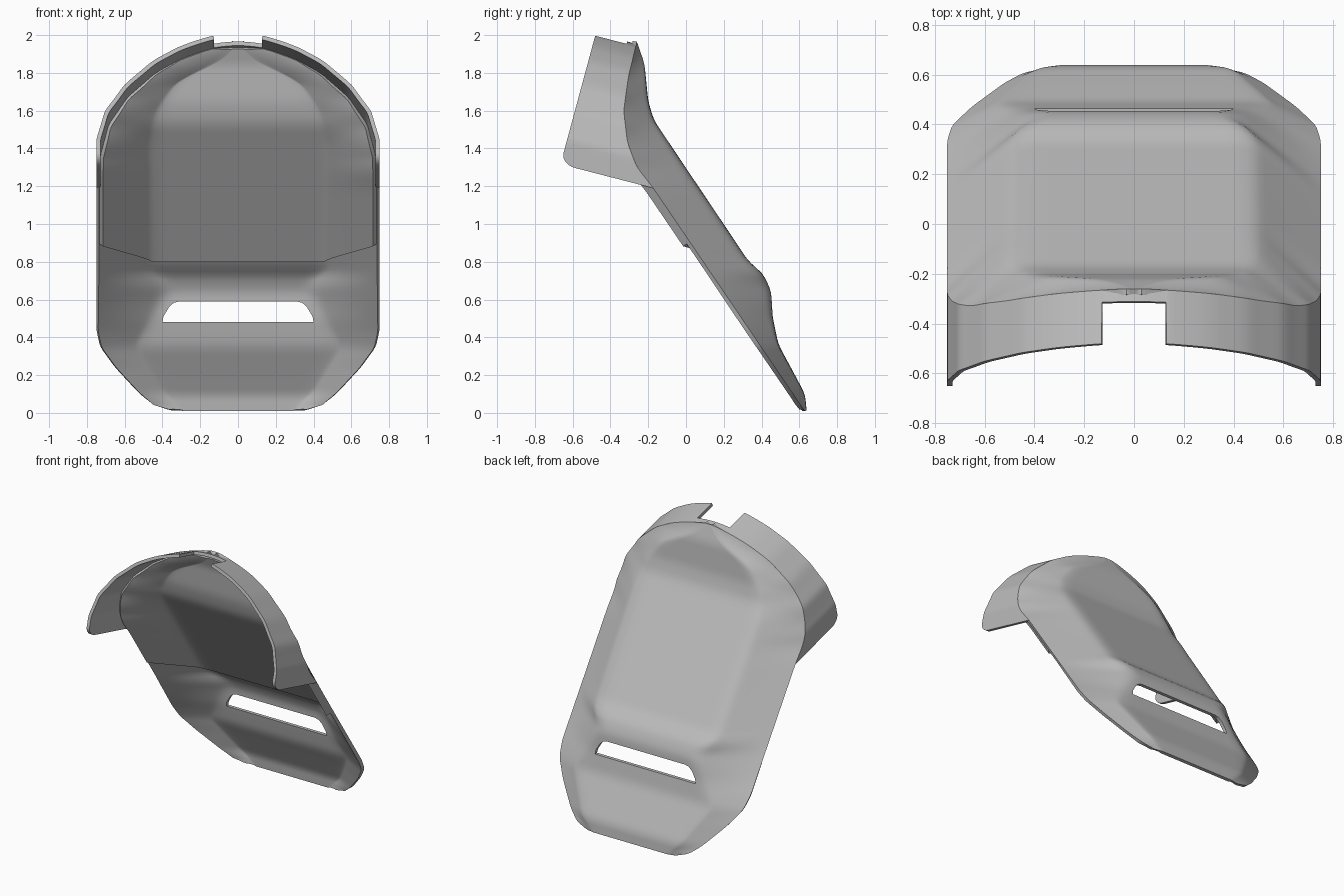
import bpy, math

if "Cube" in bpy.data.objects:
    bpy.data.objects.remove(bpy.data.objects["Cube"])

grey = bpy.data.materials.new("plain grey")
grey.use_nodes = True
grey.diffuse_color = (0.5, 0.5, 0.5, 1)
grey.node_tree.nodes["Principled BSDF"].inputs["Base Color"].default_value = (0.5, 0.5, 0.5, 1)

# Profiles as (height, value): outline half width, pan half width, rim and pan depth
WIDTH = [(0, .3), (.012, .34), (.03, .43), (.1, .52), (.24, .65), (.35, .73), (.44, .75), (1.36, .75),
         (1.53, .705), (1.68, .6), (1.81, .45), (1.89, .3), (1.945, .13), (1.965, .03)]
PAN = [(0, .28), (.1, .38), (.36, .54), (.5, .46), (.67, .38), (.79, .47), (1.45, .48),
       (1.62, .44), (1.77, .33), (1.85, .17), (1.9, .08), (1.965, .01)]
RIM_Y = [(0, .635), (1.2, -.18), (1.3, -.26), (1.43, -.31), (1.6, -.33), (1.78, -.305), (1.965, -.26)]
PAN_Y = [(0, .64), (.1, .63), (.25, .55), (.36, .49), (.5, .46), (.65, .45), (.75, .4), (.79, .34),
         (1.55, -.17), (1.65, -.2), (1.85, -.22), (1.965, -.26)]


def lerp(keys, z):
    for (a, u), (b, v) in zip(keys, keys[1:]):
        if z <= b:
            return u + (v - u) * max(0, (z - a) / (b - a))
    return keys[-1][1]


def soft(keys, z, r=.03):
    r = max(0, min(r, z, 1.965 - z))
    return sum(lerp(keys, z + r * k / 3) for k in range(-3, 4)) / 7


def surface(t, z):
    """Point on the back of the shell: t runs -1..1 across, 0.5 is the pan border."""
    w, p = soft(WIDTH, z, .02), soft(PAN, z)
    p = min(p, w * .9)
    s = abs(t)
    x = p * s * 2 if s < .5 else p + (w - p) * (s - .5) * 2
    bend = max(0, s - .5) * 2
    if abs(s - .5) < .08:                      # round off the pan border
        bend = (s - .42) ** 2 / .16
    y = soft(PAN_Y, z) * (1 - bend) + soft(RIM_Y, z) * bend
    return math.copysign(x, t), y, z


def sheet(name, rows, thickness):
    n = len(rows[0])
    verts = [p for row in rows for p in row]
    faces = [(i * n + j, i * n + n + j, i * n + n + j + 1, i * n + j + 1)
             for i in range(len(rows) - 1) for j in range(n - 1)]
    mesh = bpy.data.meshes.new(name)
    mesh.from_pydata(verts, [], faces)
    mesh.materials.append(grey)
    ob = bpy.data.objects.new(name, mesh)
    bpy.context.collection.objects.link(ob)
    solid = ob.modifiers.new("thickness", 'SOLIDIFY')
    solid.thickness, solid.offset = thickness, -1
    return ob


def heights(low, high, n):
    return [low + (high - low) * (1 - math.cos(math.pi * i / n)) / 2 for i in range(n + 1)]


COLS = [j / 25 - 1 for j in range(51)]

# Main shell
shell = sheet("shell", [[surface(t, z) for t in COLS] for z in heights(.012, 1.965, 110)], .024)

# Slot cut through the lower bulge
half = [(.4, .48), (.395, .51), (.365, .56), (.34, .583), (.31, .59)]
loop = half + [(-x, z) for x, z in reversed(half)]
m = bpy.data.meshes.new("slot_cutter")
k = len(loop)
m.from_pydata([(x, y, z) for y in (0, 1) for x, z in loop], [],
              [tuple(range(k)), tuple(range(2 * k - 1, k - 1, -1))] +
              [(i, i + k, (i + 1) % k + k, (i + 1) % k) for i in range(k)])
cutter = bpy.data.objects.new("slot_cutter", m)
bpy.context.collection.objects.link(cutter)
cutter.hide_render = True
cut = shell.modifiers.new("slot", 'BOOLEAN')
cut.operation, cut.object, cut.solver = 'DIFFERENCE', cutter, 'EXACT'

# Inner liner of the upper shell, its lower edge rising towards the sides
rows = []
for z in heights(.82, 1.94, 70):
    row = []
    for t in COLS:
        rise = .08 * max(0, abs(t) - .5) * 2 * (1.94 - z) / 1.12
        x, y, h = surface(t, z + rise)
        row.append((x * .985, y - .012, h))
    rows.append(row)
liner = sheet("liner", rows, .04)

# Visor swept forward from the upper rim, with a notch at the top
base = [(soft(WIDTH, z, .02), z) for z in heights(1.19, 1.965, 60)]
base = [p for p in base if p[0] > .14]
top = base[-1][1]


def visor_row(x, z, reach=None):
    y = soft(RIM_Y, z)
    s = reach
    if s is None:
        s = (y + .65 - .27 * (z - 1.37)) / 1.0375
        u = max(0, (1.27 - z) / .08)
        s -= .08 * (1 - math.sqrt(max(0, 1 - u * u)))
    return [(x, y - .97 * s * f / 6, z + .25 * s * f / 6) for f in range(7)]


side = [visor_row(x, z) for x, z in base] + [visor_row(.13, top + .002)]
gap = [visor_row(.129 * (1 - i / 4), top + .002 + .012 * (1 - (1 - i / 4) ** 2), .05) for i in range(9)]
other = [[(-x, y, z) for x, y, z in row] for row in reversed(side)]
visor = sheet("visor", side + gap + other, .022)

# Bake modifiers and shade
for ob in (shell, liner, visor):
    bpy.ops.object.select_all(action='DESELECT')
    ob.select_set(True)
    bpy.context.view_layer.objects.active = ob
    for mod in list(ob.modifiers):
        bpy.ops.object.modifier_apply(modifier=mod.name)
    bpy.ops.object.shade_smooth_by_angle(angle=math.radians(35))
bpy.data.objects.remove(cutter)
